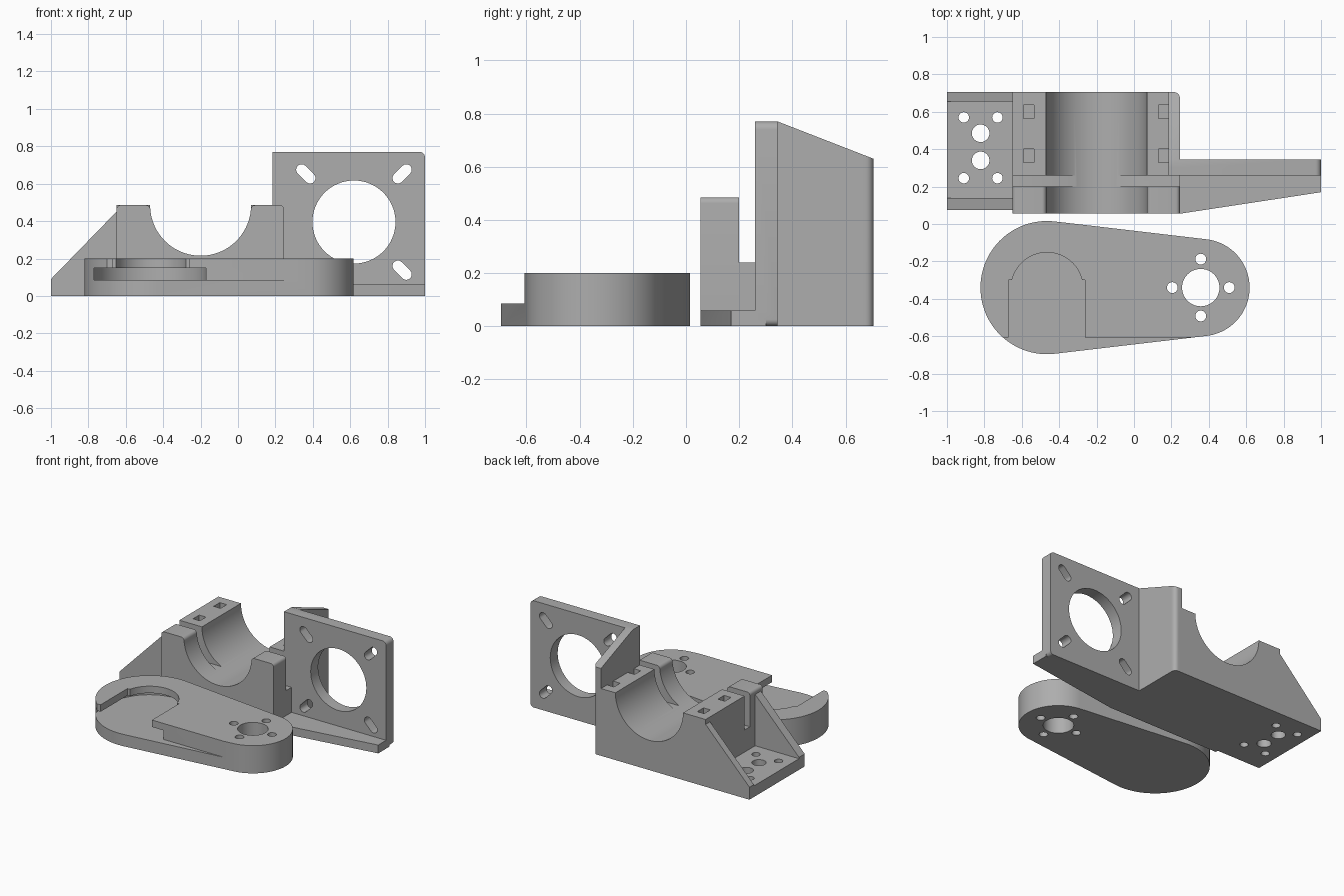
import bpy, bmesh, math
from mathutils import Vector

cube = bpy.data.objects.get("Cube")
if cube:
    bpy.data.objects.remove(cube, do_unlink=True)

grey = bpy.data.materials.new("plain grey")
grey.use_nodes = True
grey.diffuse_color = (0.42, 0.42, 0.42, 1)
grey.node_tree.nodes["Principled BSDF"].inputs["Base Color"].default_value = grey.diffuse_color


def arc(cx, cy, r, a0, a1, n=40):
    return [(cx + r * math.cos(a0 + (a1 - a0) * i / n),
             cy + r * math.sin(a0 + (a1 - a0) * i / n)) for i in range(n + 1)]


def circle(cx, cy, r, n=48):
    return arc(cx, cy, r, 0, math.tau, n)[:-1]


def rect(x0, y0, x1, y1):
    return [(x0, y0), (x1, y0), (x1, y1), (x0, y1)]


def capsule(a, ra, b, rb, n=32):
    """Outline wrapped around two circles."""
    d = Vector(b) - Vector(a)
    phi = math.atan2(d.y, d.x)
    t = math.acos((ra - rb) / d.length)
    return arc(*a, ra, phi + t, phi + math.tau - t, n) + arc(*b, rb, phi - t, phi + t, n)


def rounded(points):
    """Points with a third value get a rounded corner of that size."""
    out = []
    for i, p in enumerate(points):
        if len(p) == 2:
            out.append(p)
            continue
        c = Vector(p[:2])
        prev, nxt = Vector(points[i - 1][:2]), Vector(points[(i + 1) % len(points)][:2])
        s, e = c + (prev - c).normalized() * p[2], c + (nxt - c).normalized() * p[2]
        for k in range(7):
            u = k / 6
            # blended quarter arc
            ca, sa = 1 - math.sin(u * math.pi / 2), 1 - math.cos(u * math.pi / 2)
            out.append(tuple(c + (s - c) * ca + (e - c) * sa))
    return out


def prism(name, points, axis, lo, hi):
    place = {"x": lambda p, d: (d, p[0], p[1]),
             "y": lambda p, d: (p[0], d, p[1]),
             "z": lambda p, d: (p[0], p[1], d)}[axis]
    bm = bmesh.new()
    face = bm.faces.new([bm.verts.new(place(p, lo)) for p in points])
    ext = bmesh.ops.extrude_face_region(bm, geom=[face])
    shift = Vector(place((0, 0), hi - lo))
    bmesh.ops.translate(bm, vec=shift, verts=[g for g in ext["geom"] if isinstance(g, bmesh.types.BMVert)])
    bmesh.ops.recalc_face_normals(bm, faces=bm.faces)
    mesh = bpy.data.meshes.new(name)
    bm.to_mesh(mesh)
    bm.free()
    mesh.materials.append(grey)
    obj = bpy.data.objects.new(name, mesh)
    bpy.context.collection.objects.link(obj)
    return obj


def combine(target, other, operation):
    mod = target.modifiers.new("join", "BOOLEAN")
    mod.solver = "EXACT"
    mod.operation = operation
    mod.object = other
    bpy.ops.object.select_all(action="DESELECT")
    bpy.context.view_layer.objects.active = target
    target.select_set(True)
    bpy.ops.object.modifier_apply(modifier=mod.name)
    bpy.data.objects.remove(other, do_unlink=True)


def cut(target, points, axis, lo, hi):
    combine(target, prism("cutter", points, axis, lo, hi), "DIFFERENCE")


def add(target, points, axis, lo, hi):
    combine(target, prism("piece", points, axis, lo, hi), "UNION")


def finish(obj):
    bpy.ops.object.select_all(action="DESELECT")
    bpy.context.view_layer.objects.active = obj
    obj.select_set(True)
    bpy.ops.object.shade_smooth_by_angle(angle=math.radians(30))


# Cradle block with half-round trough and front lip
L, R, TOP, BACK = -0.65, 0.245, 0.485, 0.705
trough = arc(-0.2, TOP, 0.27, 0, -math.pi, 48)
bracket = prism("cradle_bracket", [(L, 0), (R, 0), (R, TOP)] + trough + [(L, TOP)], "y", 0.2, BACK)
cut(bracket, rect(0.2, 0.24, 0.26, 0.6), "x", -0.8, 0.4)
soft = 0.022
lip = [(L, 0), (R, 0), (R, TOP, soft), (*trough[0], soft)] + trough[2:-2] + [(*trough[-1], soft), (L, TOP, soft)]
add(bracket, rounded(lip), "y", 0.055, 0.2)

# Nut pockets on the cradle top
for x in (-0.59, 0.13):
    for y in (0.33, 0.565):
        cut(bracket, rect(x, y, x + 0.055, y + 0.07), "z", 0.38, 0.6)

# Side foot with two triangular webs
add(bracket, rect(-1, 0.075, -0.63, BACK), "z", 0, 0.08)
for y0, y1 in ((0.075, 0.14), (0.655, BACK)):
    add(bracket, [(-1, 0), (-0.63, 0), (-0.63, 0.45), (L, 0.45), (-1, 0.09)], "y", y0, y1)
for y in (0.34, 0.485):
    cut(bracket, circle(-0.82, y, 0.047), "z", -0.1, 0.2)
for x in (-0.91, -0.73):
    for y in (0.245, 0.57):
        cut(bracket, circle(x, y, 0.028, 24), "z", -0.1, 0.2)

# Upright motor plate, its tapered foot and side rib
add(bracket, rounded([(0.185, 0), (1, 0, 0.025), (1, 0.77, 0.03), (0.185, 0.77)]), "y", 0.26, 0.345)
add(bracket, [(0.2, 0.055), (R, 0.055), (1, 0.17), (1, 0.3), (0.2, 0.3)], "z", 0, 0.06)
add(bracket, [(0.3, 0), (BACK, 0), (BACK, 0.63), (0.345, 0.77), (0.3, 0.77)], "x", 0.185, R)
corner = rounded([(R, 0.66), (R, BACK, 0.03), (0.2, BACK), (0.2, 0.75), (0.3, 0.75), (0.3, 0.66)])
cut(bracket, corner, "z", -0.1, 0.9)

# Motor opening and diagonal slots
mx, mz = 0.62, 0.395
cut(bracket, circle(mx, mz, 0.222, 64), "y", 0.22, 0.4)
for sx in (-1, 1):
    for sz in (-1, 1):
        ends = [(mx + sx * d, mz + sz * d) for d in (0.235, 0.28)]
        cut(bracket, capsule(ends[0], 0.029, ends[1], 0.029, 12), "y", 0.22, 0.4)
finish(bracket)

# Flat arm with a large and a small round end
arm = prism("arm", capsule((-0.465, -0.34), 0.356, (0.358, -0.34), 0.26, 48), "z", 0, 0.2)

# Undercut keyhole pocket, open towards the front
cut(arm, capsule((-0.47, -0.34), 0.3, (-0.47, -0.9), 0.3), "z", 0.085, 0.15)
cut(arm, circle(-0.465, -0.345, 0.193), "z", 0.1, 0.3)
cut(arm, rect(-0.672, -0.9, -0.262, -0.3), "z", 0.1, 0.3)
cut(arm, rect(-1.1, -0.9, 0.5, -0.607), "z", 0.085, 0.3)

# Shaft opening and screw holes
cut(arm, circle(0.357, -0.34, 0.1), "z", -0.1, 0.3)
for i in range(4):
    a = i * math.pi / 2
    cut(arm, circle(0.357 + 0.152 * math.cos(a), -0.34 + 0.152 * math.sin(a), 0.029, 24), "z", -0.1, 0.3)
finish(arm)
